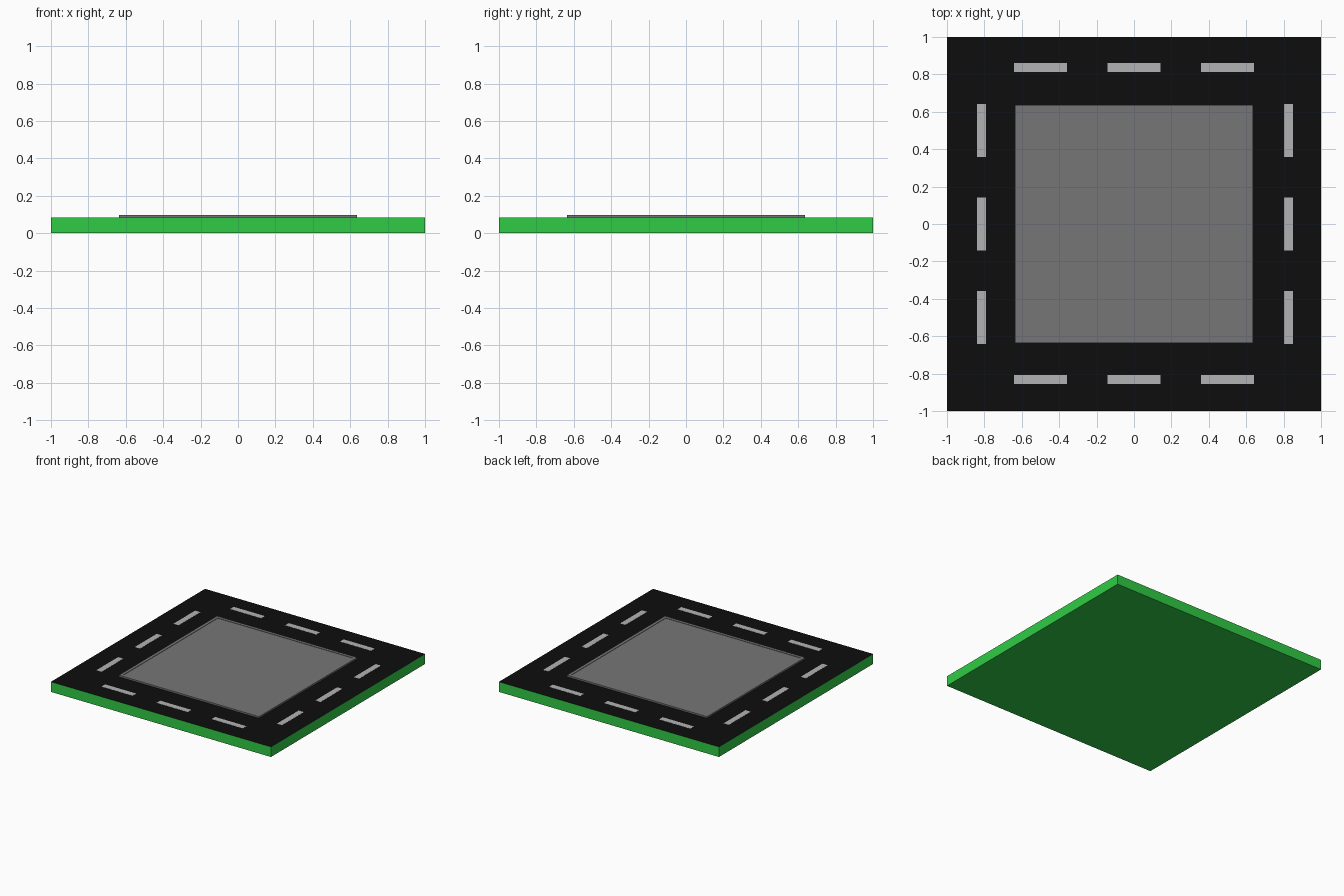
import bpy, bmesh
from mathutils import Matrix

if "Cube" in bpy.data.objects:
    bpy.data.objects.remove(bpy.data.objects["Cube"])


def material(name, color):
    m = bpy.data.materials.new(name)
    m.diffuse_color = (*color, 1)
    m.use_nodes = True
    m.node_tree.nodes["Principled BSDF"].inputs["Base Color"].default_value = m.diffuse_color
    return m


green = material("green_edge", (0.03, 0.6, 0.06))
black = material("black_top", (0.004, 0.004, 0.004))
grey = material("panel_grey", (0.18, 0.18, 0.18))
light = material("light_grey", (0.45, 0.45, 0.45))


def box(name, x0, x1, y0, y1, z0, z1, *mats):
    bm = bmesh.new()
    bmesh.ops.create_cube(bm, size=1)
    bm.transform(Matrix.Translation(((x0 + x1) / 2, (y0 + y1) / 2, (z0 + z1) / 2))
                 @ Matrix.Diagonal((x1 - x0, y1 - y0, z1 - z0, 1)))
    bm.normal_update()
    # a second material goes on the upward face
    if len(mats) > 1:
        for f in bm.faces:
            f.material_index = int(f.normal.z > 0.5)
    me = bpy.data.meshes.new(name)
    for m in mats:
        me.materials.append(m)
    bm.to_mesh(me)
    bm.free()
    ob = bpy.data.objects.new(name, me)
    bpy.context.collection.objects.link(ob)
    return ob


TOP, RIM = 0.083, 0.096

# Slab with green sides and underside, black top
box("base_slab", -1, 1, -1, 1, 0, TOP, green, black)

# Raised square panel with a very shallow recess inside its rim
panel = box("centre_panel", -0.637, 0.637, -0.637, 0.637, TOP - 0.005, RIM, grey)
bm = bmesh.new()
bm.from_mesh(panel.data)
bm.normal_update()
top = [f for f in bm.faces if f.normal.z > 0.5]
bmesh.ops.inset_region(bm, faces=top, thickness=0.035)
ring = bmesh.ops.extrude_face_region(bm, geom=top)
inner = [v for v in ring["geom"] if isinstance(v, bmesh.types.BMVert)]
bmesh.ops.delete(bm, geom=top, context='FACES')
bmesh.ops.translate(bm, verts=inner, vec=(0, 0, -0.003))
bmesh.ops.recalc_face_normals(bm, faces=bm.faces)
bm.to_mesh(panel.data)
bm.free()

# Three dashes along each edge
L, W = 0.142, 0.024
for i, c in enumerate((-0.5, 0, 0.5)):
    for side, y in (("front", -0.831), ("back", 0.837)):
        box(f"{side}_dash_{i}", c - L, c + L, y - W, y + W, TOP - 0.01, TOP + 0.001, light)
    for side, x in (("left", -0.815), ("right", 0.826)):
        box(f"{side}_dash_{i}", x - W, x + W, c - L, c + L, TOP - 0.01, TOP + 0.001, light)
